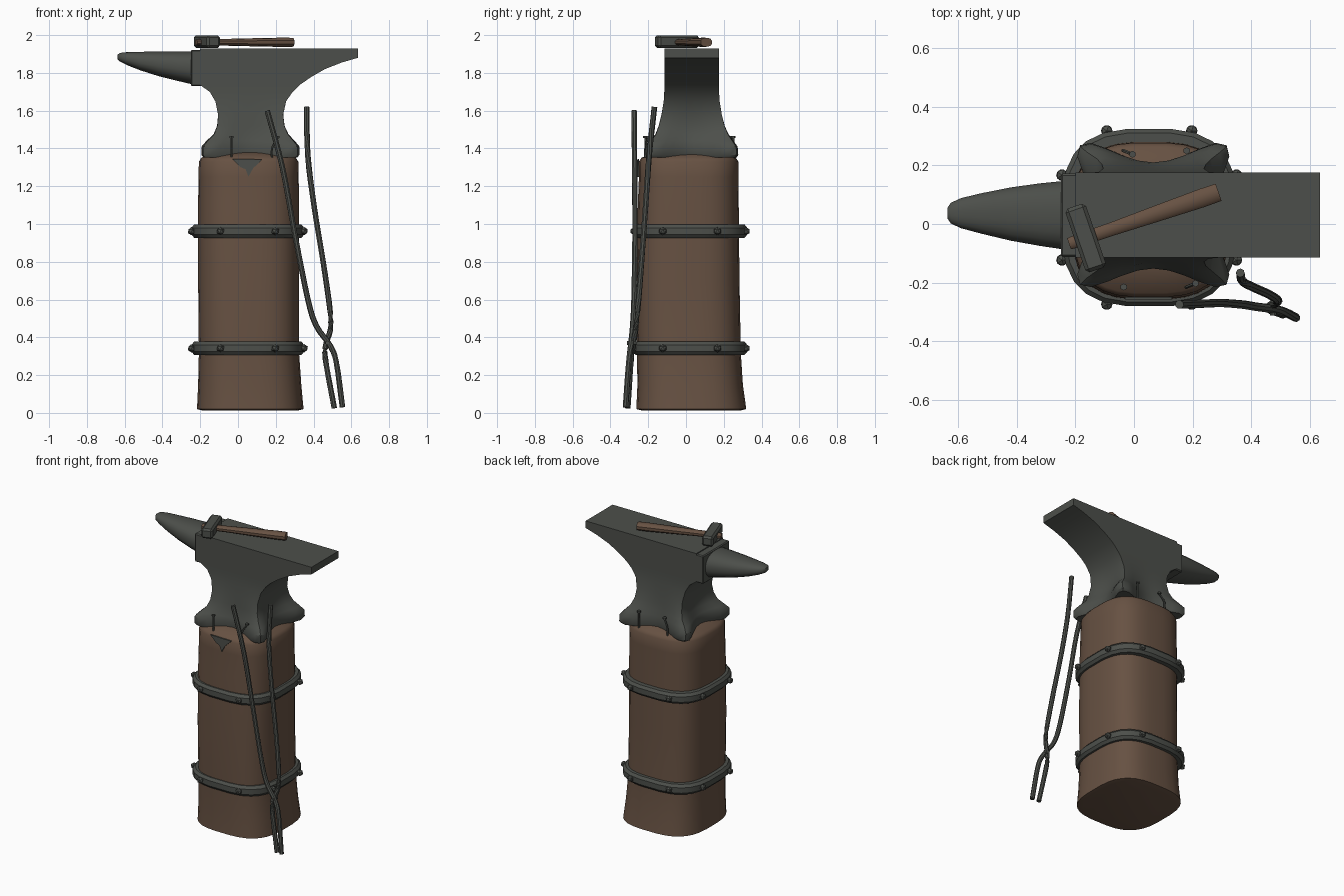
import bpy, bmesh, math
from mathutils import Vector, Matrix

cube = bpy.data.objects.get("Cube")
if cube:
    bpy.data.objects.remove(cube, do_unlink=True)


def material(name, rgb):
    m = bpy.data.materials.new(name)
    m.use_nodes = True
    m.diffuse_color = (*rgb, 1)
    bsdf = m.node_tree.nodes["Principled BSDF"]
    bsdf.inputs["Base Color"].default_value = (*rgb, 1)
    bsdf.inputs["Roughness"].default_value = 0.8
    return m


wood = material("brown wood", (0.135, 0.083, 0.055))
iron = material("dark iron", (0.073, 0.078, 0.069))


def finish(name, bm, mat, angle=40):
    bmesh.ops.recalc_face_normals(bm, faces=bm.faces[:])
    mesh = bpy.data.meshes.new(name)
    bm.to_mesh(mesh)
    bm.free()
    mesh.materials.append(mat)
    ob = bpy.data.objects.new(name, mesh)
    bpy.context.collection.objects.link(ob)
    bpy.ops.object.select_all(action='DESELECT')
    ob.select_set(True)
    bpy.context.view_layer.objects.active = ob
    bpy.ops.object.shade_smooth_by_angle(angle=math.radians(angle))
    return ob


def loft(name, rings, mat, closed=False, angle=40):
    """Skin a row of equal rings; cap the ends unless the row closes on itself."""
    bm = bmesh.new()
    loops = [[bm.verts.new(p) for p in ring] for ring in rings]
    n = len(loops[0])
    pairs = list(zip(loops, loops[1:]))
    if closed:
        pairs.append((loops[-1], loops[0]))
    else:
        bm.faces.new(loops[0])
        bm.faces.new(loops[-1])
    for a, b in pairs:
        for i in range(n):
            j = (i + 1) % n
            bm.faces.new((a[i], a[j], b[j], b[i]))
    return finish(name, bm, mat, angle)


def rounded(rx, ry, n, power):
    """Points of a superellipse, from round to nearly square."""
    pts = []
    for i in range(n):
        a = 2 * math.pi * (i + 0.5) / n
        c, s = math.cos(a), math.sin(a)
        pts.append((math.copysign(abs(c) ** (2 / power), c) * rx,
                    math.copysign(abs(s) ** (2 / power), s) * ry))
    return pts


def box(name, lo, hi, mat, bevel=0.0, matrix=Matrix()):
    lo, hi = Vector(lo), Vector(hi)
    bm = bmesh.new()
    bmesh.ops.create_cube(bm, size=1)
    for v in bm.verts:
        v.co = Vector([(v.co[k] + 0.5) * (hi[k] - lo[k]) + lo[k] for k in range(3)])
    if bevel:
        bmesh.ops.bevel(bm, geom=bm.edges[:], offset=bevel, segments=1, affect='EDGES')
    bm.transform(matrix)
    return finish(name, bm, mat, 25)


def rod(name, points, radius, mat, sides=8, smooth_steps=4):
    """Round bar through the points, softened with a Catmull-Rom path."""
    p = [Vector(q) for q in points]
    p = [2 * p[0] - p[1]] + p + [2 * p[-1] - p[-2]]
    path = []
    for a, b, c, d in zip(p, p[1:], p[2:], p[3:]):
        for k in range(smooth_steps):
            t = k / smooth_steps
            path.append(0.5 * (2 * b + (c - a) * t + (2 * a - 5 * b + 4 * c - d) * t * t
                               + (3 * b - a - 3 * c + d) * t ** 3))
    path.append(p[-2])
    rings = []
    for i, q in enumerate(path):
        way = path[min(i + 1, len(path) - 1)] - path[max(i - 1, 0)]
        rot = Vector((0, 0, 1)).rotation_difference(way)
        rings.append([q + rot @ Vector((x, y, 0)) for x, y in rounded(radius, radius, sides, 2)])
    return loft(name, rings, mat)


# Tree stump: z, centre x, centre y, half width, half depth
stump = [(0.012, 0.065, 0.028, 0.25, 0.26), (0.02, 0.065, 0.028, 0.283, 0.292),
         (0.15, 0.062, 0.022, 0.274, 0.28), (0.32, 0.058, 0.015, 0.266, 0.276),
         (0.7, 0.056, 0.01, 0.268, 0.274), (1.1, 0.056, 0.012, 0.268, 0.268),
         (1.25, 0.056, 0.014, 0.266, 0.264), (1.33, 0.056, 0.014, 0.264, 0.264),
         (1.352, 0.056, 0.014, 0.25, 0.25), (1.385, 0.056, 0.02, 0.15, 0.15)]
loft("stump", [[(cx + x, cy + y, z) for x, y in rounded(rx, ry, 32, 3)]
               for z, cx, cy, rx, ry in stump], wood, angle=50)

# Dark split in the front of the stump
split = [(-0.03, 1.345), (0.015, 1.3), (0.04, 1.29), (0.055, 1.25), (0.08, 1.295), (0.13, 1.342)]
loft("stump_split", [[(x, y, z) for x, z in split] for y in (-0.257, -0.249)], iron)

# Iron hoops with rivets
profile = [(-0.02, -0.035), (0.022, -0.035), (0.036, -0.018),
           (0.036, 0.018), (0.022, 0.035), (-0.02, 0.035)]
for label, height in (("lower", 0.342), ("upper", 0.962)):
    rings = []
    for i in range(24):
        ring = []
        for out, dz in profile:
            x, y = rounded(0.264 + out, 0.268 + out, 24, 3)[i]
            ring.append((0.052 + x, 0.022 + y, height + dz))
        rings.append(ring)
    loft(label + "_hoop", rings, iron, closed=True, angle=35)
    bm = bmesh.new()
    for sx in (-1, 1):
        for sy in (-1, 1):
            for px, py in ((0.145, 0.296), (0.298, 0.145)):
                bmesh.ops.create_icosphere(
                    bm, subdivisions=1, radius=0.022,
                    matrix=Matrix.Translation((0.052 + sx * px, 0.022 + sy * py, height)))
    finish(label + "_hoop_rivets", bm, iron)


def pinched(x0, x1, y0, y1, z, pinch, n=10):
    """Rectangle whose four sides bow inwards, with softened corners."""
    corners = [Vector((x0, y0, z)), Vector((x1, y0, z)), Vector((x1, y1, z)), Vector((x0, y1, z))]
    middle = sum(corners, Vector()) / 4
    pts = []
    for k in range(4):
        a, b = corners[k], corners[(k + 1) % 4]
        inward = Vector((-(b - a).y, (b - a).x, 0)).normalized()
        for i in range(n):
            t = i / n
            p = a.lerp(b, t) + inward * pinch * math.sin(math.pi * t) ** 2
            if i == 0:
                p = p.lerp(middle, min(pinch, 0.06))
            pts.append(p)
    return pts


# Anvil body from the foot up: z, left, right, front, back, pinch of the sides
body = [(1.352, -0.19, 0.32, -0.215, 0.275, 0.07), (1.365, -0.2, 0.332, -0.222, 0.284, 0.075),
        (1.41, -0.2, 0.332, -0.222, 0.28, 0.07), (1.44, -0.172, 0.305, -0.195, 0.256, 0.05),
        (1.475, -0.132, 0.27, -0.165, 0.228, 0.03), (1.52, -0.112, 0.248, -0.146, 0.206, 0.015),
        (1.58, -0.106, 0.24, -0.13, 0.19, 0.006), (1.65, -0.12, 0.255, -0.118, 0.178, 0),
        (1.70, -0.15, 0.29, -0.115, 0.175, 0), (1.735, -0.2, 0.325, -0.115, 0.175, 0),
        (1.78, -0.2, 0.39, -0.115, 0.175, 0), (1.82, -0.2, 0.46, -0.115, 0.175, 0),
        (1.855, -0.2, 0.55, -0.115, 0.175, 0), (1.88, -0.2, 0.635, -0.115, 0.175, 0),
        (1.928, -0.2, 0.635, -0.115, 0.175, 0)]
loft("anvil_body", [pinched(x0, x1, y0, y1, z, k) for z, x0, x1, y0, y1, k in body], iron)
box("anvil_shoulder", (-0.25, -0.112, 1.73), (-0.1, 0.172, 1.922), iron, 0.006)

# Anvil horn: x, centre y, half width, bottom, top
horn = [(-0.24, 0.03, 0.118, 1.738, 1.915), (-0.32, 0.032, 0.108, 1.757, 1.915),
        (-0.42, 0.034, 0.092, 1.782, 1.914), (-0.52, 0.036, 0.07, 1.814, 1.912),
        (-0.59, 0.037, 0.052, 1.842, 1.91), (-0.625, 0.037, 0.036, 1.86, 1.906),
        (-0.637, 0.037, 0.018, 1.872, 1.897)]
loft("anvil_horn", [[(hx, cy + y, (lo + hi) / 2 + z)
                     for y, z in rounded(ry, (hi - lo) / 2, 20, 2.4)]
                    for hx, cy, ry, lo, hi in horn], iron)

# Bent nails around the anvil foot
for side, y, sign in (("front", -0.215, -1), ("back", 0.25, 1)):
    for label, x, lean in (("right", -0.035, 0.0), ("left", 0.18, 0.03)):
        bend = lean if sign < 0 else 0.03 - lean
        top = Vector((x + bend, y - sign * bend * 0.4, 1.455))
        rod(f"{side}_{label}_nail", [(x, y, 1.33), (x, y, 1.4), top], 0.006, iron, 6)
        rod(f"{side}_{label}_nail_head", [top, top + Vector((0, 0, 0.01))], 0.012, iron, 6, 1)

# Hammer lying on the anvil face
turn = Matrix.Translation((-0.165, -0.048, 1.965)) @ Matrix.Rotation(math.radians(19), 4, 'Z')
box("hammer_head", (-0.037, -0.115, -0.033), (0.037, 0.115, 0.034), iron, 0.012, turn)
grip = [(-0.06, 0.018), (-0.03, 0.02), (0.1, 0.021), (0.25, 0.025), (0.42, 0.029), (0.48, 0.028)]
loft("hammer_handle", [[turn @ Vector((gx, y, z - 0.003)) for y, z in rounded(r * 1.15, r * 0.85, 10, 2.4)]
                       for gx, r in grip], wood)

# Tongs leaning on the stump: two crossing bars
rod("tongs_right_bar", [(0.155, -0.275, 1.6), (0.235, -0.272, 1.3), (0.3, -0.27, 0.95),
                        (0.37, -0.275, 0.6), (0.415, -0.282, 0.46), (0.485, -0.292, 0.36),
                        (0.52, -0.303, 0.27), (0.553, -0.32, 0.03)], 0.015, iron)
rod("tongs_left_bar", [(0.363, -0.167, 1.62), (0.37, -0.195, 1.36), (0.405, -0.215, 1.08),
                       (0.46, -0.24, 0.74), (0.492, -0.262, 0.48), (0.468, -0.278, 0.37),
                       (0.462, -0.29, 0.29), (0.51, -0.308, 0.025)], 0.015, iron)
rod("tongs_pivot", [(0.475, -0.262, 0.37), (0.475, -0.312, 0.37)], 0.012, iron, 8, 1)
